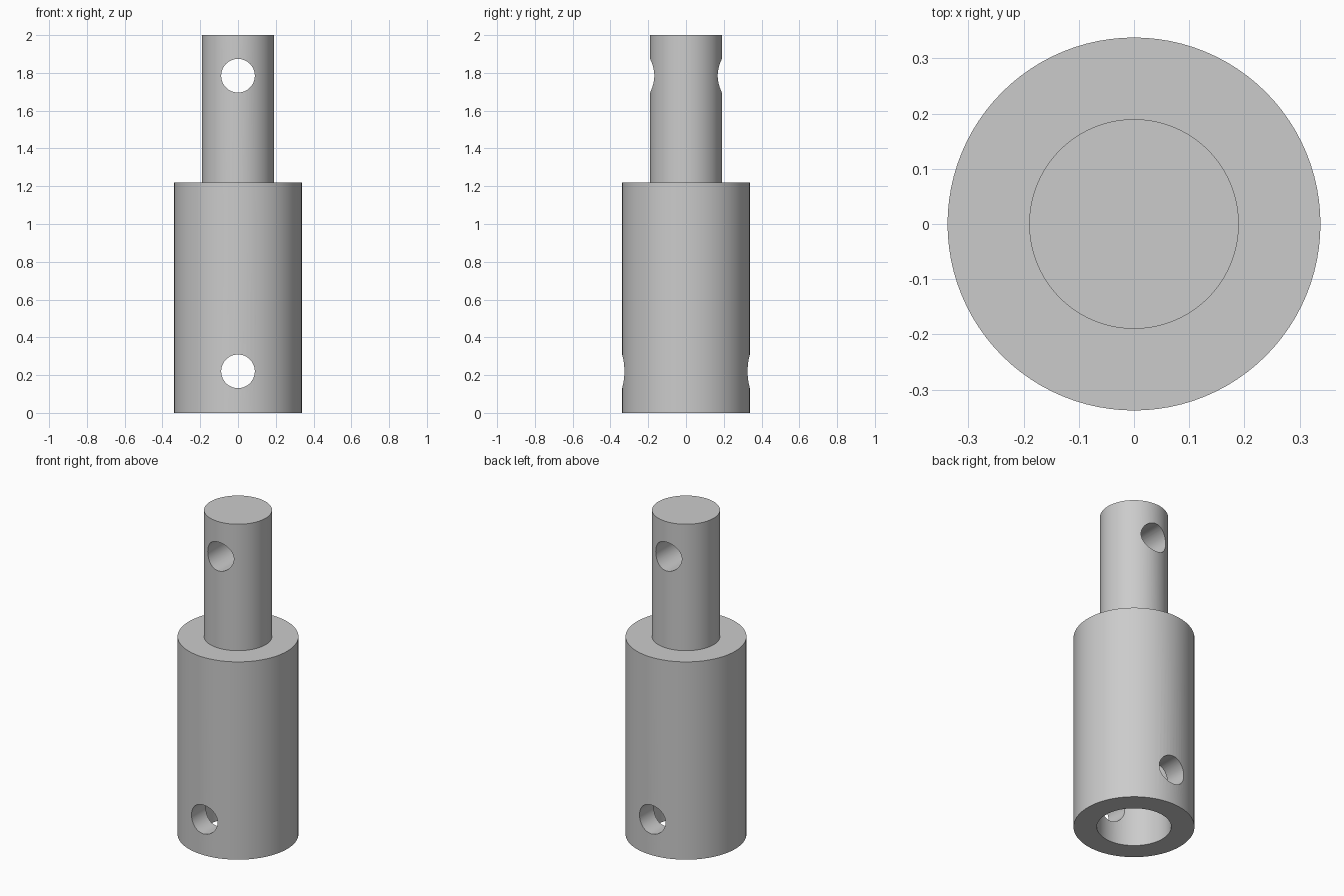
import bpy, bmesh, math

if "Cube" in bpy.data.objects:
    bpy.data.objects.remove(bpy.data.objects["Cube"])

SEGMENTS = 96

grey = bpy.data.materials.new("plain grey")
grey.diffuse_color = (0.6, 0.6, 0.6, 1)
grey.use_nodes = True
grey.node_tree.nodes["Principled BSDF"].inputs["Base Color"].default_value = grey.diffuse_color


def lathe(name, profile):
    """Spin an (r, z) profile that starts and ends on the axis."""
    bm = bmesh.new()
    verts = [bm.verts.new((r, 0, z)) for r, z in profile]
    edges = [bm.edges.new(pair) for pair in zip(verts, verts[1:])]
    bmesh.ops.spin(bm, geom=verts + edges, cent=(0, 0, 0), axis=(0, 0, 1),
                   angle=2 * math.pi, steps=SEGMENTS, use_merge=True)
    bmesh.ops.remove_doubles(bm, verts=bm.verts[:], dist=1e-5)
    bmesh.ops.recalc_face_normals(bm, faces=bm.faces[:])
    mesh = bpy.data.meshes.new(name)
    bm.to_mesh(mesh)
    bm.free()
    obj = bpy.data.objects.new(name, mesh)
    bpy.context.collection.objects.link(obj)
    mesh.materials.append(grey)
    return obj


# Socket body with blind bore below and solid shank above
adapter = lathe("socket_adapter", [
    (0, 0.80), (0.208, 0.80), (0.208, 0), (0.338, 0),
    (0.338, 1.22), (0.19, 1.22), (0.19, 2.0), (0, 2.0)])

# Cross-pin holes running front to back
for label, z in (("socket", 0.22), ("shank", 1.785)):
    bpy.ops.mesh.primitive_cylinder_add(
        vertices=64, radius=0.089, depth=1, location=(0, 0, z),
        rotation=(math.pi / 2, 0, 0))
    cutter = bpy.context.object
    cutter.name = label + "_pin_hole_cutter"
    cutter.data.materials.append(grey)
    cutter.hide_render = True
    cutter.hide_set(True)
    cut = adapter.modifiers.new(label + "_pin_hole", 'BOOLEAN')
    cut.operation = 'DIFFERENCE'
    cut.solver = 'EXACT'
    cut.object = cutter

# Bake the holes, then smooth the round walls
bpy.context.view_layer.objects.active = adapter
adapter.select_set(True)
for cut in list(adapter.modifiers):
    bpy.ops.object.modifier_apply(modifier=cut.name)
bpy.ops.object.select_all(action='DESELECT')
adapter.select_set(True)
bpy.context.view_layer.objects.active = adapter
bpy.ops.object.shade_smooth_by_angle(angle=math.radians(30))
